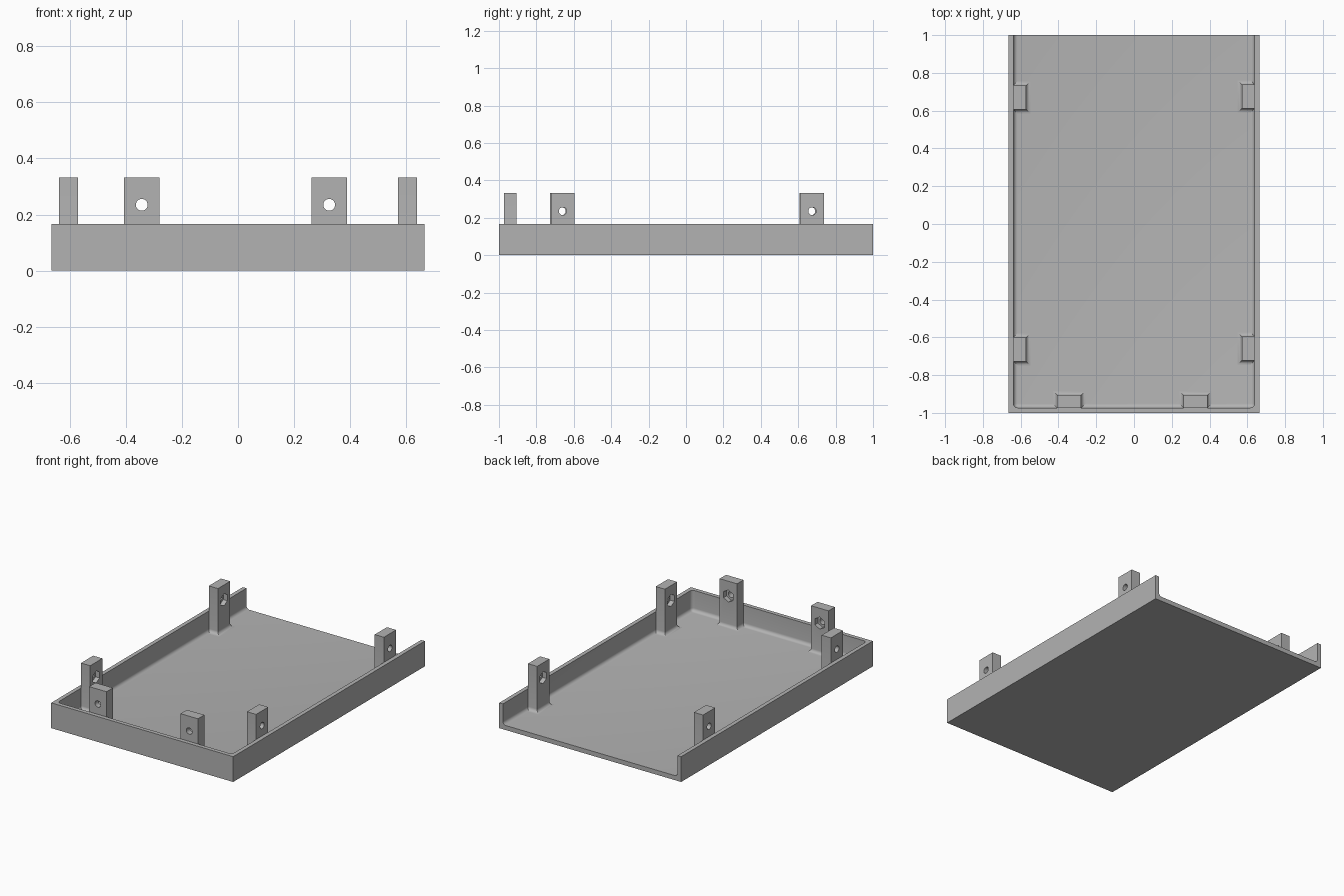
import bpy, bmesh
from math import pi, sin, cos
from mathutils import Matrix

cube = bpy.data.objects.get("Cube")
if cube:
    bpy.data.objects.remove(cube, do_unlink=True)

HALF_X, HEIGHT, FLOOR, WALL, FILLET = 0.665, 0.167, 0.03, 0.027, 0.022
POST_W, POST_D, POST_TOP, HOLE_Z = 0.127, 0.067, 0.333, 0.235

grey = bpy.data.materials.new("plain grey")
grey.use_nodes = True
grey.diffuse_color = (0.45, 0.45, 0.45, 1)
grey.node_tree.nodes["Principled BSDF"].inputs["Base Color"].default_value = grey.diffuse_color


def make(name, bm):
    bmesh.ops.recalc_face_normals(bm, faces=bm.faces)
    mesh = bpy.data.meshes.new(name)
    bm.to_mesh(mesh)
    bm.free()
    mesh.materials.append(grey)
    obj = bpy.data.objects.new(name, mesh)
    bpy.context.collection.objects.link(obj)
    return obj


def box(lo, hi):
    bm = bmesh.new()
    bmesh.ops.create_cube(bm, size=1)
    for v in bm.verts:
        v.co = [(a + b) / 2 + c * (b - a) for a, b, c in zip(lo, hi, v.co)]
    return bm


def cylinder(sides, radius, y0, y1):
    """Prism along y at the height of the screw hole."""
    bm = bmesh.new()
    turn = Matrix.Translation((0, (y0 + y1) / 2, HOLE_Z)) @ Matrix.Rotation(pi / 2, 4, 'X')
    bmesh.ops.create_cone(bm, cap_ends=True, segments=sides, radius1=radius,
                          radius2=radius, depth=y1 - y0, matrix=turn)
    return bm


def cut(obj, cutter):
    cutter.hide_render = True
    mod = obj.modifiers.new("cut", 'BOOLEAN')
    mod.operation, mod.solver, mod.object = 'DIFFERENCE', 'EXACT', cutter
    bpy.ops.object.select_all(action='DESELECT')
    bpy.context.view_layer.objects.active = obj
    obj.select_set(True)
    bpy.ops.object.modifier_apply(modifier=mod.name)
    bpy.data.objects.remove(cutter, do_unlink=True)


def smooth(obj):
    bpy.ops.object.select_all(action='DESELECT')
    bpy.context.view_layer.objects.active = obj
    obj.select_set(True)
    bpy.ops.object.shade_smooth_by_angle(angle=pi / 6)


# Tray: block hollowed by a rounded cavity that runs out through the back
tray = make("tray", box((-HALF_X, -1, 0), (HALF_X, 1, HEIGHT)))
bm = box((WALL - HALF_X, WALL - 1, FLOOR), (HALF_X - WALL, 1.2, 0.4))
rounded = [e for e in bm.edges
           if all(v.co.z < 0.1 for v in e.verts) and any(v.co.y < 0 for v in e.verts)
           or all(v.co.y < 0 for v in e.verts) and abs(e.verts[0].co.z - e.verts[1].co.z) > 0.1]
bmesh.ops.bevel(bm, geom=rounded, offset=FILLET, segments=6, profile=0.5, affect='EDGES')
cut(tray, make("cavity_cutter", bm))
smooth(tray)


# Post: stacked rectangles, flared at the foot, with a screw hole and nut pocket
def post(name, x, y, angle):
    levels = [(FLOOR - 0.005, FILLET)]
    for i in range(6):
        a = i / 5 * pi / 2
        levels.append((FLOOR + FILLET * (1 - cos(a)), FILLET * (1 - sin(a))))
    levels.append((POST_TOP, 0))
    bm = bmesh.new()
    rings = []
    for z, flare in levels:
        w, d = POST_W / 2 + flare, POST_D + flare
        rings.append([bm.verts.new(p) for p in ((-w, 0, z), (w, 0, z), (w, d, z), (-w, d, z))])
    for low, high in zip(rings, rings[1:]):
        for i in range(4):
            j = (i + 1) % 4
            bm.faces.new((low[i], low[j], high[j], high[i]))
    bm.faces.new(rings[0][::-1])
    bm.faces.new(rings[-1])
    obj = make(name, bm)
    cut(obj, make("screw_cutter", cylinder(24, 0.021, -0.05, 0.15)))
    cut(obj, make("nut_cutter", cylinder(6, 0.04, POST_D - 0.03, 0.15)))
    obj.data.transform(Matrix.Translation((x, y, 0)) @ Matrix.Rotation(angle, 4, 'Z'))
    smooth(obj)


side = HALF_X - WALL
post("front_post_right", -0.343, WALL - 1, 0)
post("front_post_left", 0.325, WALL - 1, 0)
post("right_post_front", -side, -0.664, -pi / 2)
post("right_post_back", -side, 0.67, -pi / 2)
post("left_post_front", side, -0.659, pi / 2)
post("left_post_back", side, 0.675, pi / 2)
